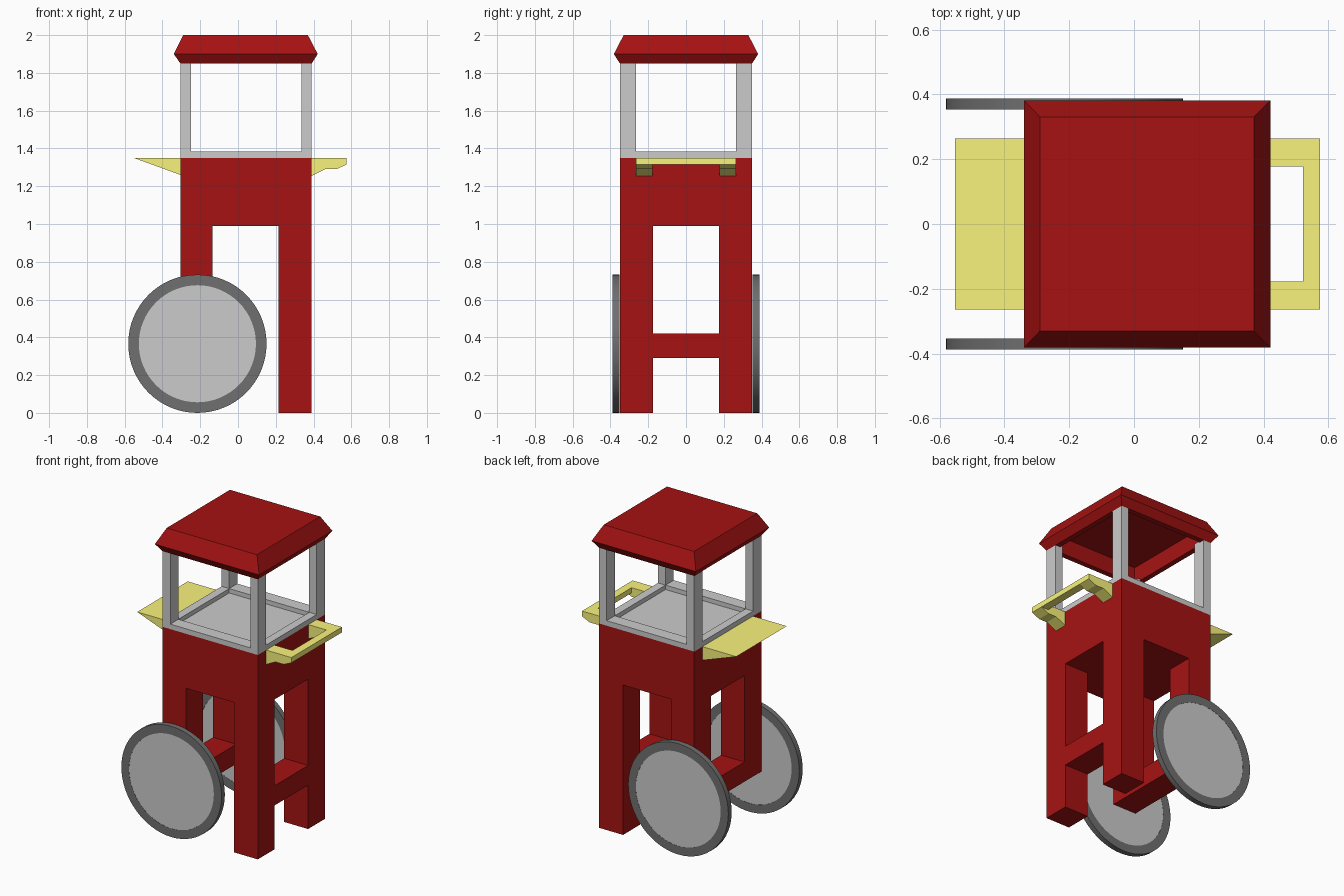
import bpy, bmesh, math
from mathutils import Vector, Matrix

if "Cube" in bpy.data.objects:
    bpy.data.objects.remove(bpy.data.objects["Cube"])


def material(name, rgb):
    m = bpy.data.materials.new(name)
    m.diffuse_color = (*rgb, 1)
    m.use_nodes = True
    m.node_tree.nodes["Principled BSDF"].inputs["Base Color"].default_value = m.diffuse_color
    return m


RED = material("red_paint", (0.38, 0.006, 0.006))
YELLOW = material("yellow_paint", (0.95, 0.9, 0.2))
DARK = material("dark_rubber", (0.16, 0.16, 0.16))


def finish(name, bm, mat=None):
    bmesh.ops.recalc_face_normals(bm, faces=bm.faces)
    me = bpy.data.meshes.new(name)
    bm.to_mesh(me)
    bm.free()
    if mat:
        me.materials.append(mat)
    ob = bpy.data.objects.new(name, me)
    bpy.context.collection.objects.link(ob)
    return ob


def loft(name, rings, mat=None):
    """Skin a stack of matching closed rings and cap both ends."""
    bm = bmesh.new()
    vs = [[bm.verts.new(p) for p in r] for r in rings]
    n = len(vs[0])
    for a, b in zip(vs, vs[1:]):
        for i in range(n):
            bm.faces.new((a[i], a[(i + 1) % n], b[(i + 1) % n], b[i]))
    bm.faces.new(vs[0])
    bm.faces.new(vs[-1])
    return finish(name, bm, mat)


def rect(x0, x1, y, z):
    return [(x0, -y, z), (x1, -y, z), (x1, y, z), (x0, y, z)]


def prism(name, profile, y0, y1, mat=None):
    """Extrude an (x, z) profile along y."""
    return loft(name, [[(x, y, z) for x, z in profile] for y in (y0, y1)], mat)


def box(name, x0, x1, y0, y1, z0, z1, mat=None):
    return prism(name, [(x0, z0), (x1, z0), (x1, z1), (x0, z1)], y0, y1, mat)


def cut(ob, cutter):
    cutter.hide_render = True
    mod = ob.modifiers.new("cut", 'BOOLEAN')
    mod.operation = 'DIFFERENCE'
    mod.solver = 'EXACT'
    mod.object = cutter
    bpy.context.view_layer.objects.active = ob
    bpy.ops.object.modifier_apply(modifier=mod.name)
    bpy.data.objects.remove(cutter)


XL, XR, Y = -0.305, 0.39, 0.35      # body footprint
LEG_L, LEG_R, LEG_Y = -0.135, 0.215, 0.175

# Body with four legs; the wheel-side legs are shorter
body = box("body_and_legs", XL, XR, -Y, Y, 0, 1.35, RED)
cut(body, box("cut_lengthwise", -1, 1, -LEG_Y, LEG_Y, -0.5, 0.99))
cut(body, box("cut_crosswise", LEG_L, LEG_R, -1, 1, -0.5, 0.99))
cut(body, box("cut_short_legs", -1, LEG_L + 0.05, -1, 1, -0.5, 0.29))

# Cross beams between the legs
for side, a, b in (("left", XL, LEG_L), ("right", LEG_R, XR)):
    box(side + "_cross_beam", a, b, -LEG_Y, LEG_Y, 0.29, 0.42, RED)

# Wheels
for side, s in (("front", -1), ("back", 1)):
    c = Vector((-0.215, s * 0.3705, 0.366))
    bm = bmesh.new()
    pts = [(0.31, -0.0175), (0.366, -0.0175), (0.366, 0.0175), (0.31, 0.0175)]
    vs = [bm.verts.new(c + Vector((r, y, 0))) for r, y in pts]
    es = [bm.edges.new((vs[i], vs[(i + 1) % 4])) for i in range(4)]
    bmesh.ops.spin(bm, geom=vs + es, cent=c, axis=(0, 1, 0),
                   angle=math.tau, steps=64, use_duplicate=False)
    bmesh.ops.remove_doubles(bm, verts=bm.verts, dist=1e-4)
    tyre = finish(side + "_tyre", bm, DARK)

    bm = bmesh.new()
    bmesh.ops.create_cone(bm, cap_ends=True, segments=64, radius1=0.311,
                          radius2=0.311, depth=0.033,
                          matrix=Matrix.Translation(c) @ Matrix.Rotation(math.pi / 2, 4, 'X'))
    disc = finish(side + "_wheel_disc", bm)
    for ob in (tyre, disc):
        bpy.ops.object.select_all(action='DESELECT')
        ob.select_set(True)
        bpy.context.view_layer.objects.active = ob
        bpy.ops.object.shade_smooth_by_angle()

# Display frame: shallow tray and four corner posts
PX, PY = 0.055, 0.085
tray = box("counter_tray", XL, XR, -Y, Y, 1.35, 1.383)
cut(tray, box("cut_tray", XL + PX, XR - PX, -Y + PY, Y - PY, 1.354, 1.5))
for xn, x in (("left", XL), ("right", XR - PX)):
    for yn, y in (("front", -Y), ("back", Y - PY)):
        box(f"{xn}_{yn}_post", x, x + PX, y, y + PY, 1.383, 1.86)

# Roof: bevelled canopy, hollow below
roof = loft("roof", [rect(XL, XR, Y, 1.85), rect(-0.34, 0.422, 0.382, 1.9),
                     rect(-0.29, 0.37, 0.33, 2.0)], RED)
cut(roof, box("cut_roof", XL + 0.035, XR - 0.035, -Y + 0.035, Y - 0.035, 1.7, 1.96))

# Left shelf
prism("side_shelf", [(-0.552, 1.35), (XL, 1.26), (XL, 1.35)], -0.264, 0.264, YELLOW)

# Right push handle: two arms and a grip bar
arm = [(XR, 1.35), (XR, 1.255), (0.46, 1.29), (0.52, 1.29), (0.575, 1.315), (0.575, 1.35)]
for side, a, b in (("front", -0.264, -0.177), ("back", 0.177, 0.264)):
    prism(side + "_handle_arm", arm, a, b, YELLOW)
box("handle_bar", 0.522, 0.575, -0.177, 0.177, 1.315, 1.35, YELLOW)
